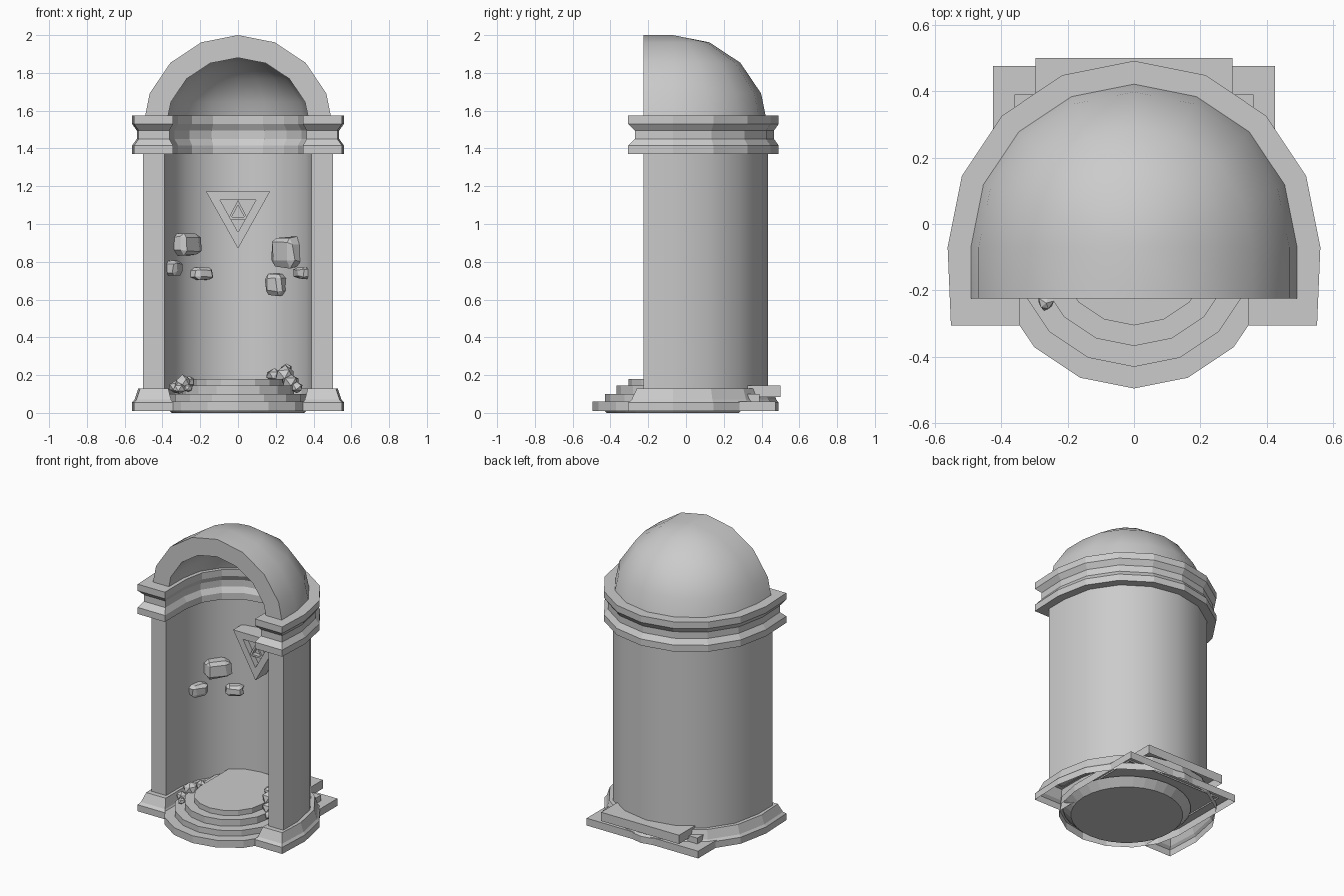
import bpy, bmesh, math, random
from mathutils import Vector, Matrix

if "Cube" in bpy.data.objects:
    bpy.data.objects.remove(bpy.data.objects["Cube"])

CY = -0.07          # centre of the round plan
FRONT = -0.225      # front plane of the wall ends
STEP = math.pi / 8  # 16-sided rounding


def finish(name, bm, smooth=False):
    bmesh.ops.remove_doubles(bm, verts=bm.verts, dist=1e-5)
    bmesh.ops.recalc_face_normals(bm, faces=bm.faces)
    me = bpy.data.meshes.new(name)
    bm.to_mesh(me)
    bm.free()
    ob = bpy.data.objects.new(name, me)
    bpy.context.collection.objects.link(ob)
    if smooth:
        bpy.ops.object.select_all(action='DESELECT')
        ob.select_set(True)
        bpy.context.view_layer.objects.active = ob
        bpy.ops.object.shade_smooth_by_angle(angle=math.radians(30))
    return ob


def arch_plan(r, front, taper=0.0):
    """Open horseshoe: straight legs and a half circle at the back."""
    arc = [(r * math.cos(i * STEP), CY + r * math.sin(i * STEP)) for i in range(9)]
    return [(r - taper, front)] + arc + [(taper - r, front)]


def horseshoe(name, levels, smooth=False, taper=0.0, caps=(0, -1)):
    """Loft the wall plan through (z, outward offset) levels and cap the listed ends."""
    bm = bmesh.new()
    rings = []
    for z, d in levels:
        f = FRONT - 1.4 * d
        pts = arch_plan(0.503 + d, f, taper) + arch_plan(0.39 - 0.8 * d, f)[::-1]
        rings.append([bm.verts.new((x, y, z)) for x, y in pts])
    n = len(rings[0])
    for a, b in zip(rings, rings[1:]):
        for i in range(n):
            j = (i + 1) % n
            bm.faces.new((a[i], a[j], b[j], b[i]))
    for c in caps:
        ring = rings[c]
        for i in range(n // 2 - 1):
            bm.faces.new((ring[i], ring[i + 1], ring[n - 2 - i], ring[n - 1 - i]))
    return finish(name, bm, smooth)


def prism(name, pts, lo, hi, axis='z', hole=None, open_bottom=False):
    """Extrude a flat outline along z or y, optionally with a hole or no bottom."""
    bm = bmesh.new()

    def ring(outline, h):
        return [bm.verts.new((a, b, h) if axis == 'z' else (a, h, b)) for a, b in outline]

    def band(a, b):
        for i in range(len(a)):
            j = (i + 1) % len(a)
            bm.faces.new((a[i], a[j], b[j], b[i]))
    a, b = ring(pts, lo), ring(pts, hi)
    band(a, b)
    if hole:
        c, d = ring(hole, lo), ring(hole, hi)
        band(c, d)
        band(a, c)
        band(b, d)
    else:
        if not open_bottom:
            bm.faces.new(a)
        bm.faces.new(b)
    return finish(name, bm)


def rock(name, loc, size, turn, cut=False):
    """Jittered low-poly stone, either round or a chipped block."""
    bm = bmesh.new()
    if cut:
        bmesh.ops.create_cube(bm, size=1.0)
        bmesh.ops.bevel(bm, geom=bm.edges[:], offset=0.2, segments=1, affect='EDGES')
    else:
        bmesh.ops.create_icosphere(bm, subdivisions=1, radius=0.55)
    for v in bm.verts:
        v.co += Vector([random.uniform(-0.06, 0.06) for _ in range(3)])
    bmesh.ops.transform(bm, verts=bm.verts, matrix=Matrix.Translation(loc)
                        @ Matrix.Rotation(turn, 4, 'Z') @ Matrix.Diagonal((*size, 1)))
    return finish(name, bm)


random.seed(4)

# Wall with base moulding (open underneath) and cornice
horseshoe("niche_wall", [(0.125, 0), (1.375, 0)], True, caps=())
horseshoe("base_moulding", [(0.01, 0.058), (0.055, 0.058), (0.07, 0.045), (0.13, 0.025)],
          taper=0.01, caps=(-1,))
horseshoe("cornice", [(1.37, 0.058), (1.415, 0.058), (1.45, 0.033), (1.495, 0.033),
                      (1.53, 0.058), (1.575, 0.058)], taper=0.01)

# Half dome with the arch in front
bm = bmesh.new()
shells = []
for r in (0.5, 0.38):
    shells.append([[bm.verts.new((x, y, 1.5 + r * math.sin(e * STEP)))
                    for x, y in arch_plan(1.012 * r * math.cos(e * STEP), FRONT)]
                   for e in range(5)])
for s in shells:
    for a, b in zip(s, s[1:]):
        for i in range(10):
            bm.faces.new((a[i], a[i + 1], b[i + 1], b[i]))
outer, inner = shells
for e in range(4):
    for k in (0, -1):
        bm.faces.new((outer[e][k], outer[e + 1][k], inner[e + 1][k], inner[e][k]))
finish("half_dome", bm, True)

# Hollow steps: rounded in front, square at the back (radius, back, bottom, top)
for k, (r, back, lo, hi) in enumerate([(0.425, 0.475, 0.01, 0.06), (0.36, 0.39, 0.05, 0.10),
                                       (0.297, 0.50, 0.085, 0.145), (0.235, 0.31, 0.13, 0.18)]):
    pts = [(r * math.cos(i * STEP), CY - r * math.sin(i * STEP)) for i in range(9)]
    prism(f"step_{k + 1}", pts + [(-r, back), (r, back)], lo, hi, open_bottom=True)

# Dished floor disc closing the underside
bm = bmesh.new()
bmesh.ops.create_cone(bm, cap_ends=True, segments=32, radius1=0.35, radius2=0.40, depth=0.05,
                      matrix=Matrix.Translation((0, CY, 0.025)))
finish("floor_disc", bm)


# Triangle relief on the back wall
def tri(w, base, tip):
    return [(-w, base), (w, base), (0, tip)]


prism("relief_frame", tri(0.17, 1.173, 0.87), 0.19, 0.31, 'y', tri(0.095, 1.127, 0.957))
prism("relief_panel", tri(0.10, 1.13, 0.95), 0.23, 0.31, 'y')
prism("relief_inner_frame", tri(0.053, 1.025, 1.127), 0.20, 0.24, 'y', tri(0.033, 1.037, 1.10))

# Stones jutting from the wall (x, z, width, height, distance from centre)
wall_stones = [(-0.275, 0.895, 0.17, 0.12, 0.36), (-0.352, 0.768, 0.12, 0.075, 0.375),
               (-0.195, 0.738, 0.11, 0.065, 0.37), (0.258, 0.85, 0.17, 0.165, 0.36),
               (0.352, 0.74, 0.10, 0.06, 0.38), (0.203, 0.677, 0.10, 0.11, 0.37)]
for k, (x, z, w, h, r) in enumerate(wall_stones):
    y = CY + math.sqrt(r * r - x * x)
    rock(f"wall_stone_{k + 1}", (x, y, z), (w, 0.10, h), math.atan2(-x, y - CY), True)

# Rubble on the steps (x, y, z, size)
rubble = [(-0.29, -0.10, 0.16, 0.08), (-0.33, -0.06, 0.14, 0.07), (-0.265, -0.235, 0.13, 0.045),
          (-0.26, -0.03, 0.165, 0.06), (-0.31, -0.17, 0.13, 0.06),
          (0.25, 0.0, 0.20, 0.10), (0.19, 0.08, 0.20, 0.07), (0.28, -0.05, 0.16, 0.09),
          (0.31, -0.10, 0.135, 0.06), (0.255, 0.04, 0.23, 0.06)]
for k, (x, y, z, s) in enumerate(rubble):
    rock(f"rubble_{k + 1}", (x, y, z), (s, s * 1.1, s * 0.9), k * 1.3)
